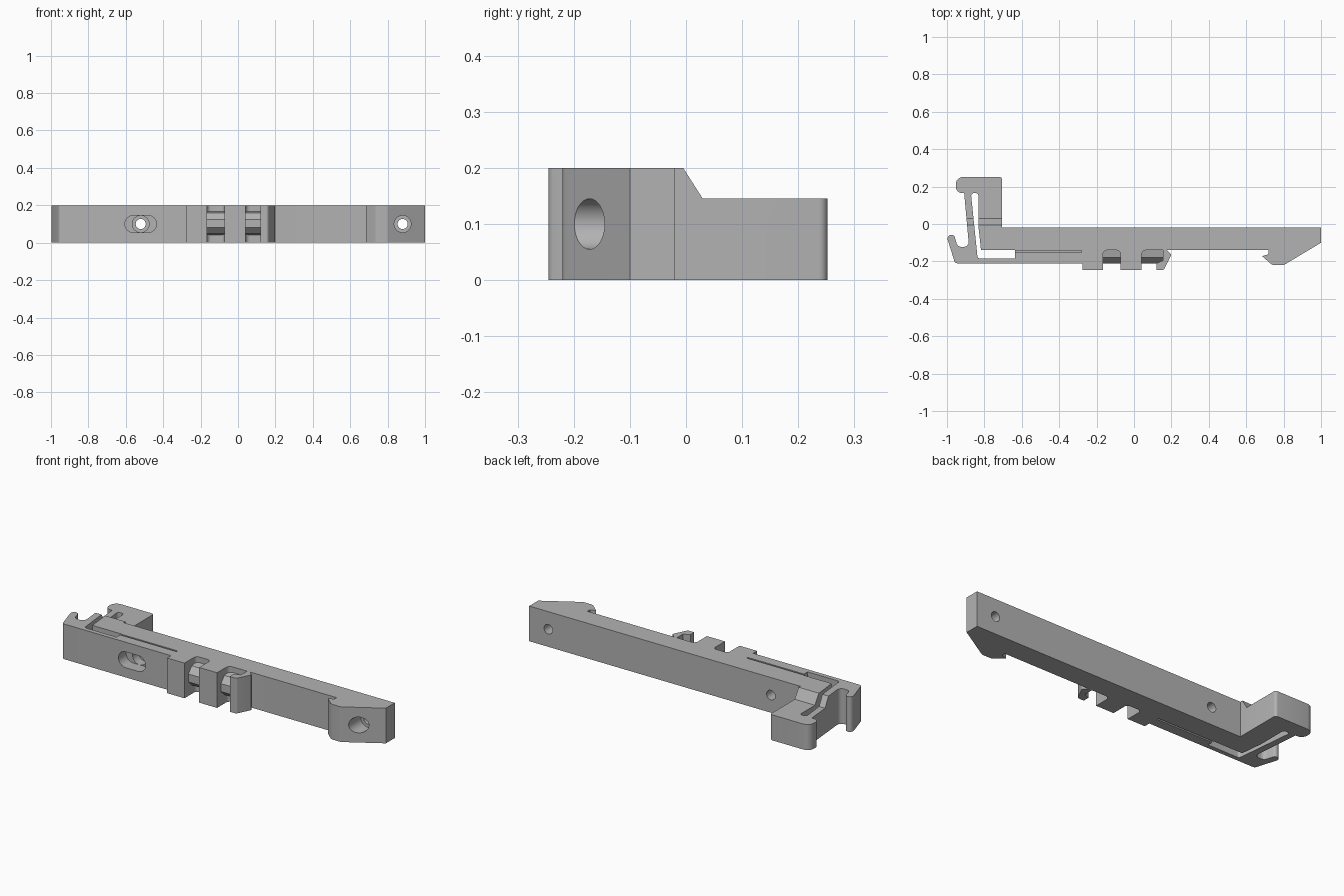
import bpy, bmesh, math
from mathutils import Vector

if "Cube" in bpy.data.objects:
    bpy.data.objects.remove(bpy.data.objects["Cube"])

grey = bpy.data.materials.new("grey plastic")
grey.diffuse_color = (0.45, 0.45, 0.45, 1)
grey.use_nodes = True
grey.node_tree.nodes["Principled BSDF"].inputs["Base Color"].default_value = grey.diffuse_color
H = 0.2  # body height


def rounded(points, steps=6):
    """Replace each (x, y, radius) corner by a smooth curve."""
    out, n = [], len(points)
    for i, p in enumerate(points):
        c = Vector(p[:2])
        r = p[2] if len(p) > 2 else 0
        if r == 0:
            out.append(c)
            continue
        u = (Vector(points[i - 1][:2]) - c).normalized()
        v = (Vector(points[(i + 1) % n][:2]) - c).normalized()
        half = u.angle(v) / 2
        d = r / math.tan(half)
        centre = c + (u + v).normalized() * (r / math.sin(half))
        a, b = c + u * d - centre, c + v * d - centre
        sweep = a.angle_signed(b)
        for k in range(steps + 1):
            t = -sweep * k / steps
            out.append(centre + Vector((a.x * math.cos(t) - a.y * math.sin(t),
                                        a.x * math.sin(t) + a.y * math.cos(t))))
    return out


def extrude(name, points, lo, hi, axis="z"):
    """Extrude a profile: xy along z, yz along x, or xz along y."""
    place = {"z": lambda a, b, h: (a, b, h), "x": lambda a, b, h: (h, a, b),
             "y": lambda a, b, h: (a, h, b)}[axis]
    bm = bmesh.new()
    face = bm.faces.new([bm.verts.new(place(p[0], p[1], lo)) for p in points])
    res = bmesh.ops.extrude_face_region(bm, geom=[face])
    move = Vector(place(0, 0, hi - lo))
    bmesh.ops.translate(bm, vec=move, verts=[g for g in res["geom"] if isinstance(g, bmesh.types.BMVert)])
    bmesh.ops.recalc_face_normals(bm, faces=bm.faces)
    me = bpy.data.meshes.new(name)
    bm.to_mesh(me)
    bm.free()
    me.materials.append(grey)
    ob = bpy.data.objects.new(name, me)
    bpy.context.collection.objects.link(ob)
    return ob


def stadium(x, z, r, half=0.0, n=16):
    pts = []
    for side in (1, -1):
        for k in range(n + (1 if half else 0)):
            t = -math.pi / 2 + math.pi * k / n + (0 if side > 0 else math.pi)
            pts.append((x + side * half + r * math.cos(t), z + r * math.sin(t)))
    return pts


def box(x0, x1, y0, y1):
    return [(x0, y0), (x1, y0), (x1, y1), (x0, y1)]


def select(ob):
    bpy.ops.object.select_all(action="DESELECT")
    ob.select_set(True)
    bpy.context.view_layer.objects.active = ob


# Rail body with end hook, front blocks, spring clip and raised corner arm
body = extrude("rail_body", rounded([
    (1, -0.02), (1, -0.10), (0.80, -0.22, 0.04), (0.74, -0.22, 0.03), (0.685, -0.172),
    (0.718, -0.162), (0.718, -0.14),
    (0.04, -0.14, 0.025), (0.04, -0.245), (-0.073, -0.245), (-0.073, -0.14, 0.02),
    (-0.165, -0.14, 0.02), (-0.165, -0.245), (-0.275, -0.245), (-0.275, -0.21),
    (-0.957, -0.21, 0.015), (-1.004, -0.058, 0.02), (-0.962, -0.058, 0.018),
    (-0.943, -0.122, 0.025), (-0.882, -0.122, 0.025), (-0.908, 0.165),
    (-0.953, 0.165, 0.035), (-0.953, 0.252, 0.04), (-0.705, 0.252, 0.015),
    (-0.705, -0.02, -0.0), (-0.69, -0.02)]), 0, H)

cutters = [
    # Gap that frees the spring clip
    extrude("clip_gap", rounded([
        (-0.872, 0.165, 0.015), (-0.832, 0.165, 0.015), (-0.832, -0.01), (-0.818, -0.14),
        (-0.635, -0.14), (-0.635, -0.185), (-0.836, -0.185, 0.015)]), -0.1, 0.3),
    # Lowered top of the corner arm
    extrude("arm_step", [(-0.005, H), (0.03, 0.145), (0.4, 0.145), (0.4, 0.4), (-0.005, 0.4)],
            -1.1, -0.5, "x"),
    # Shallow slits along the clip, top and bottom
    extrude("slit_top", box(-0.645, -0.28, -0.153, -0.143), 0.17, 0.3),
    extrude("slit_bottom", box(-0.645, -0.28, -0.153, -0.143), -0.1, 0.03),
    # Screw holes with counterbores, and the long access hole
    extrude("right_hole", stadium(0.88, 0.1, 0.027), -0.4, 0.1, "y"),
    extrude("right_counterbore", stadium(0.88, 0.1, 0.045), -0.4, -0.09, "y"),
    extrude("left_hole", stadium(-0.52, 0.1, 0.027), -0.4, 0.1, "y"),
    extrude("left_counterbore", stadium(-0.52, 0.1, 0.045), -0.4, -0.09, "y"),
    extrude("access_slot", stadium(-0.52, 0.1, 0.045, 0.04), -0.4, -0.141, "y"),
]
for c in cutters:
    c.hide_render = True
    m = body.modifiers.new("cut", "BOOLEAN")
    m.operation, m.solver, m.object = "DIFFERENCE", "EXACT", c
    select(body)
    bpy.ops.object.modifier_apply(modifier=m.name)
for c in cutters:
    bpy.data.objects.remove(c)

# Bevelled rib linking the blocks
extrude("block_rib", [(-0.13, 0.04), (-0.18, 0.05), (-0.21, 0.08), (-0.21, 0.125),
                      (-0.18, 0.16), (-0.13, 0.17)], -0.27, 0.165, "x")

# Angled catch at the end of the rib
extrude("catch", rounded([
    (0.12, -0.245), (0.16, -0.245, 0.015), (0.20, -0.165, 0.006), (0.175, -0.14),
    (0.155, -0.14), (0.155, -0.195), (0.12, -0.21)]), 0, H)

for ob in list(bpy.context.collection.objects):
    select(ob)
    bpy.ops.object.shade_smooth_by_angle(angle=math.radians(32))
